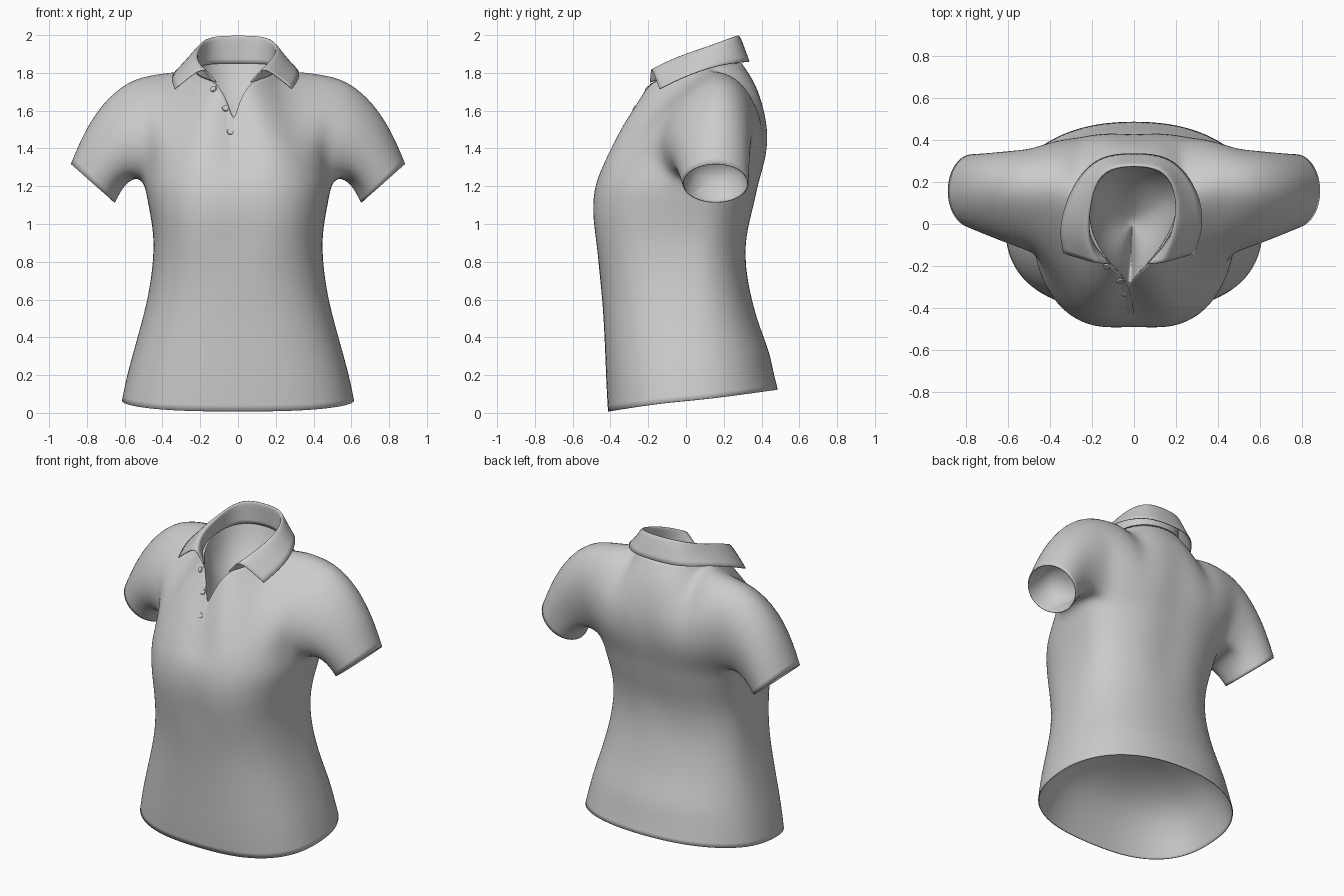
import bpy, bmesh
from math import sin, cos, pi, exp, radians
from mathutils import Vector as V
from mathutils.bvhtree import BVHTree

if "Cube" in bpy.data.objects:
    bpy.data.objects.remove(bpy.data.objects["Cube"])

F, S, B, R = 7, 4, 6, 5          # front, side, back columns; rows above the armpit


def skew(p):
    """Shift the open neck slightly to one side, as worn."""
    k = max(0, min(1, (p.z - 1.3) / 0.25)) * max(0, min(1, (0.1 - p.y) / 0.2))
    k *= max(0, min(1, (0.48 - abs(p.x)) / 0.12))
    p.x -= 0.024 * k


def add_grid(bm, rows):
    vs = [[bm.verts.new(p) for p in row] for row in rows]
    for a, b in zip(vs, vs[1:]):
        for i in range(len(a) - 1):
            bm.faces.new((a[i], a[i + 1], b[i + 1], b[i]))


def patch(bottom, top, left, right, power, bulge):
    """Panel between four edge curves; the top edge's shape fades quickly."""
    nu, nv = len(bottom) - 1, len(left) - 1
    rows = []
    for j in range(nv + 1):
        v = j / nv
        row = []
        for i in range(nu + 1):
            u = i / nu
            p = left[j].lerp(right[j], u)
            p += (1 - v) ** 1.3 * (bottom[i] - bottom[0].lerp(bottom[-1], u))
            p += v ** power * (top[i] - top[0].lerp(top[-1], u))
            p.y += bulge * sin(pi * u) * sin(pi * v)
            row.append(p)
        rows.append(row)
    return rows


def pit(bm, loop, centre, depth):
    """Concave lining closing an opening."""
    rows = []
    for s, t in ((0, 0), (.08, .35), (.22, .7), (.45, .9), (.75, 1), (1, 1)):
        rows.append([p.lerp(centre, s) + depth * t for p in loop])
    add_grid(bm, rows)


def finish(bm, name, levels, thick, mirror=True):
    if mirror:
        bmesh.ops.remove_doubles(bm, verts=bm.verts[:], dist=0.0005)
        bmesh.ops.mirror(bm, geom=bm.verts[:] + bm.edges[:] + bm.faces[:],
                         axis='X', merge_dist=0.001)
        for v in bm.verts:
            skew(v.co)
    bmesh.ops.recalc_face_normals(bm, faces=bm.faces[:])
    me = bpy.data.meshes.new(name)
    bm.to_mesh(me)
    bm.free()
    for p in me.polygons:
        p.use_smooth = True
    ob = bpy.data.objects.new(name, me)
    bpy.context.collection.objects.link(ob)
    if levels:
        m = ob.modifiers.new("smooth", 'SUBSURF')
        m.levels = m.render_levels = levels
        m.boundary_smooth = 'PRESERVE_CORNERS'
    if thick:
        m = ob.modifiers.new("cloth", 'SOLIDIFY')
        m.thickness, m.offset = thick, 0
    return ob


# Torso rings: z, half width, front y, back y, widest y, squareness, hem tilt
ROWS = [(.065, .615, -.412, .485, .03, 2.6, .058), (.18, .592, -.42, .46, .03, 2.6, .04),
        (.30, .56, -.425, .44, .03, 2.6, .025), (.45, .517, -.432, .385, .03, 2.6, .01),
        (.60, .478, -.442, .345, .03, 2.6, 0), (.75, .453, -.458, .315, .03, 2.7, 0),
        (.90, .443, -.485, .32, .04, 2.8, 0), (1.02, .457, -.502, .345, .06, 2.8, 0),
        (1.12, .477, -.505, .37, .08, 2.7, 0), (1.22, .495, -.49, .39, .10, 2.6, 0)]
T0, T1 = radians(78), radians(124)
ANG = ([T0 * i / F for i in range(F)] + [T0 + (T1 - T0) * i / S for i in range(S)]
       + [T1 + (pi - T1) * i / B for i in range(B + 1)])


def ring(z, w, yf, yb, cy, n, tilt):
    pts = []
    for t in ANG:
        front = cos(t) > 0
        k = n if front else 2.2
        x = w * max(0, sin(t)) ** (2 / k) if t < pi - 1e-6 else 0
        d = abs(cos(t)) ** (2 / k)
        y = cy + (yf - cy) * d if front else cy + (yb - cy) * d
        if z > 0.85:                                  # cleft and spine hollow
            y += (0.018 if front else -0.012) * exp(-(x / 0.11) ** 2)
        pts.append(V((x, y, z - tilt * cos(t))))
    return pts


bm = bmesh.new()
rings = [ring(*r) for r in ROWS]
add_grid(bm, rings)
chest = rings[-1]
front_b, side_b, back_b = chest[:F + 1], chest[F:F + S + 1], chest[F + S:][::-1]

# Yoke: front and back panels meeting at the shoulder seam
vec = lambda pts: [V(p) for p in pts]
seam = vec([(.22, .10, 1.835), (.32, .17, 1.83), (.43, .18, 1.812), (.54, .175, 1.785)])
front_t = vec([(0, -.295, 1.525), (.026, -.25, 1.64), (.09, -.19, 1.76), (.185, -.06, 1.785)]) + seam
back_t = vec([(0, .30, 1.85), (.12, .275, 1.85), (.195, .19, 1.845)]) + seam
front_c = [front_b[0]] + vec([(0, -.435, 1.28), (0, -.395, 1.345), (0, -.36, 1.41),
                              (0, -.325, 1.47)]) + [front_t[0]]
back_c = [back_b[0]] + vec([(0, .415, 1.35), (0, .425, 1.48), (0, .41, 1.6),
                            (0, .37, 1.74)]) + [back_t[0]]
arm_f = [front_b[-1]] + vec([(.455, -.145, 1.36), (.47, -.135, 1.48), (.497, -.07, 1.61),
                             (.525, .06, 1.73)]) + [seam[-1]]
arm_b = [back_b[-1]] + vec([(.47, .33, 1.35), (.485, .358, 1.48), (.505, .35, 1.61),
                            (.53, .285, 1.735)]) + [seam[-1]]
add_grid(bm, patch(front_b, front_t, front_c, arm_f, 1.5, -.01))
add_grid(bm, patch(back_b, back_t, back_c, arm_b, 2.4, .02))

# Sleeve lofted from the armhole to the cuff
hole = arm_f + arm_b[::-1][1:] + side_b[::-1][1:]
degs = [125 - 25 * i for i in range(2 * R + 1)] + [-125 - 27.5 * i for i in range(1, S + 1)]
cuff = [V((.768 + .118 * cos(radians(a)), .157 - .177 * sin(radians(a)),
           1.215 + .105 * cos(radians(a)))) for a in degs]
add_grid(bm, [[a.lerp(c, t) + V((.05 + .04 * cos(radians(g)), 0, .27)) * t * (1 - t)
               for a, c, g in zip(hole, cuff, degs)] for t in (0, .2, .4, .6, .8, 1)])
shirt = finish(bm, "shirt_body", 2, 0)
dg = bpy.context.evaluated_depsgraph_get()
surface = BVHTree.FromObject(shirt, dg)
m = shirt.modifiers.new("cloth", 'SOLIDIFY')
m.thickness, m.offset = 0.006, 0

# Linings that close the neck, sleeves and hem from the inside
bm = bmesh.new()
pit(bm, front_t[:5] + back_t[:3][::-1], V((0, 0, 1.62)), V((0, 0, -.15)))
finish(bm, "neck_lining", 2, 0)
bm = bmesh.new()
pit(bm, cuff, V((.768, .157, 1.215)), V((-.12, 0, .13)))
finish(bm, "sleeve_linings", 2, 0)
bm = bmesh.new()
pit(bm, rings[0], V((0, .03, .07)), V((0, 0, .35)))
finish(bm, "hem_lining", 2, 0)

# Collar: stand rises from the neckline, folds over and falls outward
rim = vec([(0, .29, 1.85), (.12, .265, 1.85), (.195, .18, 1.84), (.215, .06, 1.82),
           (.20, -.04, 1.79), (.165, -.11, 1.775), (.09, -.19, 1.75)])
fold = vec([(0, .275, 2.012), (.12, .265, 2.012), (.18, .20, 1.985), (.205, .10, 1.945),
            (.205, -.02, 1.905), (.185, -.11, 1.865), (.155, -.185, 1.825)])
edge = vec([(0, .335, 1.86), (.12, .33, 1.86), (.21, .285, 1.855), (.285, .19, 1.845),
            (.33, .07, 1.81), (.338, -.04, 1.765), (.31, -.14, 1.715)])
mid_in = [a.lerp(b, .6) for a, b in zip(rim, fold)]
mid_out = [a.lerp(b, .35) + V((0, 0, .012)) for a, b in zip(fold, edge)]
bm = bmesh.new()
add_grid(bm, [rim, mid_in, fold, mid_out, edge])
finish(bm, "collar", 2, 0.006)


def on_front(x, z, lift):
    guess = V((x, -.285 + (z - 1.55) * .5, z))
    p, n, _, _ = surface.find_nearest(guess)
    n = n if n.y < 0 else -n
    return p + n * lift, n


# Placket strip along the opening and down to its end
bm = bmesh.new()
line = [(0, 1.31), (-.004, 1.40), (-.014, 1.48), (-.026, 1.54), (-.055, 1.65), (-.115, 1.75)]
add_grid(bm, [[on_front(x - dx, z, lift)[0] for dx, lift in ((0, .007), (.025, .005), (.05, .001))]
              for x, z in line])
finish(bm, "placket", 1, 0, mirror=False)

# Buttons
for i, (x, z) in enumerate([(-.13, 1.715), (-.07, 1.605), (-.045, 1.48)]):
    p, n = on_front(x, z, .006)
    bm = bmesh.new()
    bmesh.ops.create_cone(bm, cap_ends=True, segments=16, radius1=.018, radius2=.016, depth=.008)
    ob = finish(bm, f"button_{i + 1}", 0, 0, mirror=False)
    for poly in ob.data.polygons:
        poly.use_smooth = len(poly.vertices) == 4
    ob.location = p
    ob.rotation_euler = n.to_track_quat('Z', 'Y').to_euler()
